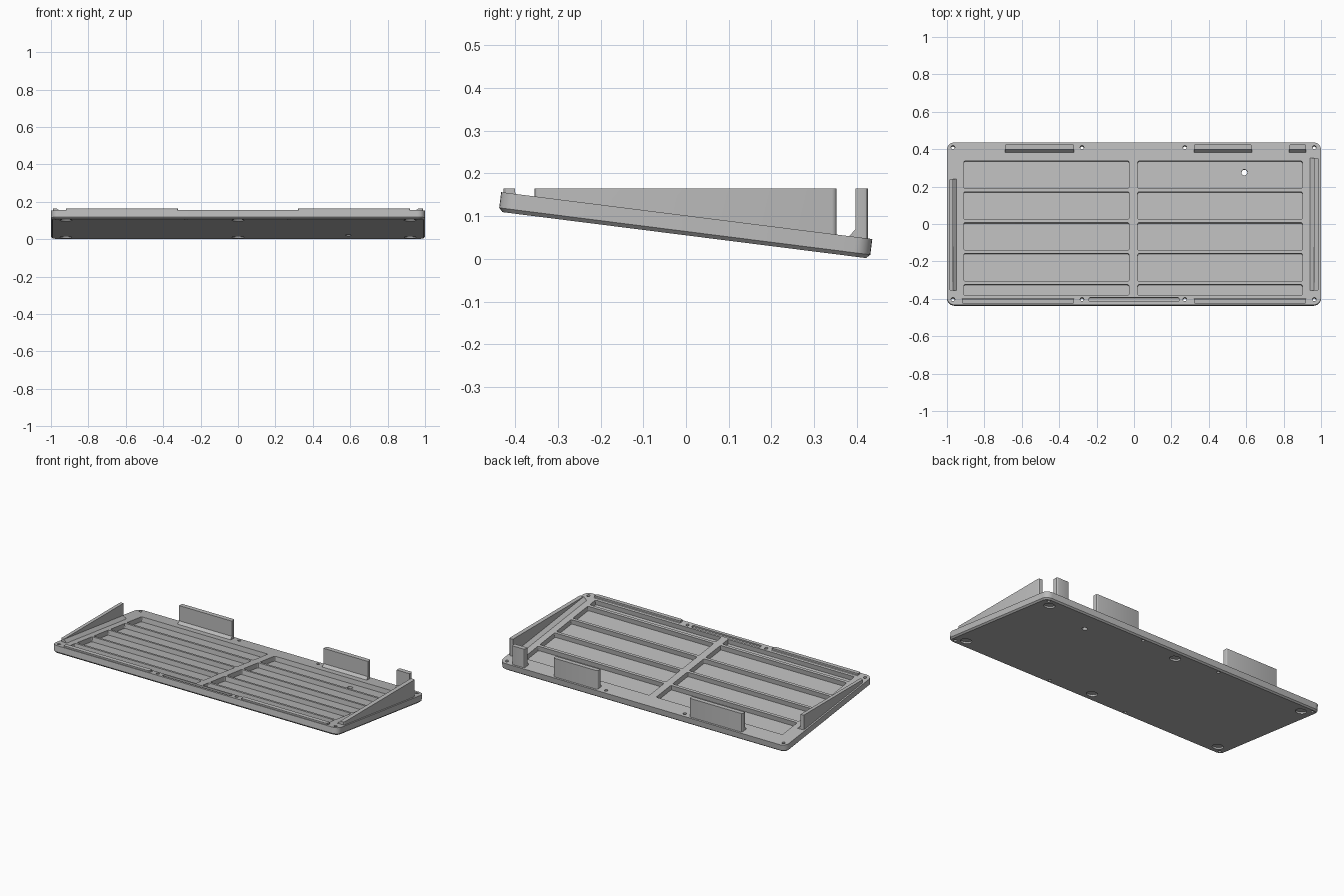
import bpy, bmesh, math
from mathutils import Matrix, Vector

cube = bpy.data.objects.get("Cube")
if cube:
    bpy.data.objects.remove(cube, do_unlink=True)

TILT = math.radians(7.2)
THICK = 0.046       # plate thickness
TOP = 0.165         # level top of all upright walls
PLACE = Matrix.Translation((0, -0.004, 0.0555)) @ Matrix.Rotation(-TILT, 4, 'X')

grey = bpy.data.materials.new("matte grey")
grey.use_nodes = True
grey.diffuse_color = (0.5, 0.5, 0.5, 1)
grey.node_tree.nodes["Principled BSDF"].inputs["Base Color"].default_value = (0.5, 0.5, 0.5, 1)


def deck(y):
    """Height of the sloping upper face."""
    return PLACE.translation.z + THICK / math.cos(TILT) - (y + 0.004) * math.tan(TILT)


def finish(name, bm):
    bmesh.ops.recalc_face_normals(bm, faces=bm.faces)
    mesh = bpy.data.meshes.new(name)
    bm.to_mesh(mesh)
    bm.free()
    mesh.materials.append(grey)
    obj = bpy.data.objects.new(name, mesh)
    bpy.context.collection.objects.link(obj)
    return obj


def rounded(x0, x1, y0, y1, r, steps=6):
    pts = []
    corners = [(x1 - r, y1 - r), (x0 + r, y1 - r), (x0 + r, y0 + r), (x1 - r, y0 + r)]
    for i, (cx, cy) in enumerate(corners):
        for s in range(steps + 1):
            a = math.pi / 2 * (i + s / steps)
            pts.append((cx + r * math.cos(a), cy + r * math.sin(a)))
    return pts


def loft(bm, layers):
    """Stack (outline, z) layers into a closed solid, laid on the slope."""
    rings = [[bm.verts.new(PLACE @ Vector((x, y, z))) for x, y in pts] for pts, z in layers]
    n = len(rings[0])
    for lo, hi in zip(rings, rings[1:]):
        for i in range(n):
            bm.faces.new((lo[i], lo[(i + 1) % n], hi[(i + 1) % n], hi[i]))
    bm.faces.new(rings[0][::-1])
    bm.faces.new(rings[-1])


def circle(x, y, r, n=24):
    return [(x + r * math.cos(2 * math.pi * i / n), y + r * math.sin(2 * math.pi * i / n))
            for i in range(n)]


def carve(obj, cutter):
    mod = obj.modifiers.new("carve", 'BOOLEAN')
    mod.operation, mod.solver, mod.object = 'DIFFERENCE', 'EXACT', cutter
    bpy.ops.object.select_all(action='DESELECT')
    bpy.context.view_layer.objects.active = obj
    obj.select_set(True)
    bpy.ops.object.modifier_apply(modifier=mod.name)
    bpy.data.objects.remove(cutter, do_unlink=True)


# Sloping base plate with rounded corners and a chamfered lower edge
bm = bmesh.new()
c = 0.009
loft(bm, [(rounded(-1 + c, 1 - c, -0.438 + c, 0.438 - c, 0.031), 0),
          (rounded(-1, 1, -0.438, 0.438, 0.04), c),
          (rounded(-1, 1, -0.438, 0.438, 0.04), THICK)])
plate = finish("base_plate", bm)

# Pockets between the ribs, plus round foot recesses underneath
bm = bmesh.new()
rows = [(0.19, 0.338), (0.023, 0.172), (-0.143, 0.006), (-0.31, -0.16), (-0.386, -0.328)]
for x0, x1 in ((-0.91, -0.027), (0.02, 0.9)):
    for y0, y1 in rows:
        shape = rounded(x0, x1, y0, y1, 0.008, 3)
        loft(bm, [(shape, 0.016), (shape, 0.1)])
for x in (-0.92, 0, 0.92):
    for y in (-0.365, 0.365):
        loft(bm, [(circle(x, y, 0.032), -0.05), (circle(x, y, 0.032), 0.01)])
shape = rounded(-0.24, 0.24, -0.42, -0.398, 0.006, 3)
loft(bm, [(shape, THICK - 0.01), (shape, 0.1)])
carve(plate, finish("pocket_cutter", bm))

# Through holes: screws along both long edges and one cable hole
bm = bmesh.new()
holes = [(x, y, 0.01) for x in (-0.968, -0.278, 0.272, 0.964) for y in (-0.408, 0.411)]
for x, y, r in holes + [(0.59, 0.28, 0.016)]:
    loft(bm, [(circle(x, y, r), -0.05), (circle(x, y, r), 0.1)])
carve(plate, finish("hole_cutter", bm))


def upright(name, start, end, outer, inner, foot, along_x, rise=0.018):
    """Wall with a level top, following the slope below, chamfered at its inner foot."""
    bm = bmesh.new()
    rings = []
    for t in (start, end):
        ring = []
        for across, lift in ((outer, -0.012), (outer, None), (inner, None),
                             (inner, rise), (foot, 0), (foot, -0.012)):
            x, y = (t, across) if along_x else (across, t)
            z = TOP if lift is None else min(deck(y) + lift, TOP - 0.001)
            ring.append(bm.verts.new((x, y, z)))
        rings.append(ring)
    a, b = rings
    for i in range(6):
        j = (i + 1) % 6
        bm.faces.new((a[i], a[j], b[j], b[i]))
    bm.faces.new(a)
    bm.faces.new(b[::-1])
    # Round the outer upright corners
    corners = [e for e in bm.edges if e.verts[0] in a[:2] and e.verts[1] in a[:2]
               or e.verts[0] in b[:2] and e.verts[1] in b[:2]]
    bmesh.ops.bevel(bm, geom=corners, offset=0.01, segments=3, profile=0.5, affect='EDGES')
    return finish(name, bm)


walls = [
    upright("right_side_wall", -0.355, 0.24, -0.99, -0.968, -0.948, False),
    upright("left_side_wall", -0.355, 0.352, 0.99, 0.963, 0.942, False),
    upright("back_tab_wide", -0.69, -0.32, 0.426, 0.397, 0.382, True),
    upright("back_tab_medium", 0.32, 0.63, 0.426, 0.397, 0.382, True),
    upright("back_tab_small", 0.83, 0.92, 0.426, 0.397, 0.382, True),
    upright("front_lip_right", -0.92, -0.32, -0.427, -0.4, -0.397, True, 0.003),
    upright("front_lip_left", 0.32, 0.92, -0.427, -0.4, -0.397, True, 0.003),
]

# Smooth the rounded corners, keep the edges crisp
bpy.ops.object.select_all(action='DESELECT')
for obj in [plate] + walls:
    obj.select_set(True)
bpy.context.view_layer.objects.active = plate
bpy.ops.object.shade_smooth_by_angle(angle=math.radians(30))
